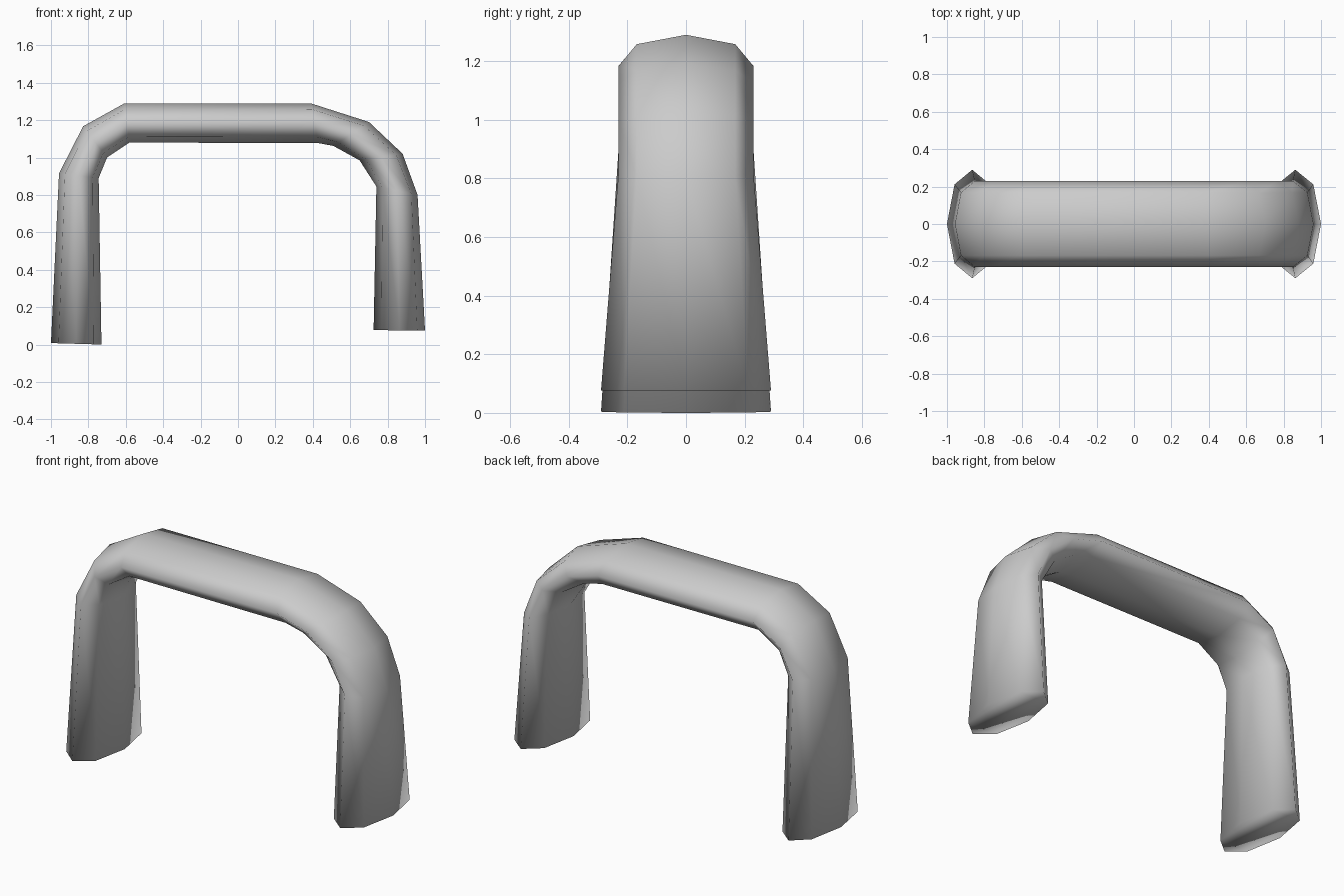
import bpy, bmesh
from mathutils import Vector

if "Cube" in bpy.data.objects:
    bpy.data.objects.remove(bpy.data.objects["Cube"])

# Each station: outer (x, z), inner (x, z), half width in y
stations = [
    ((-1.00, 0.008), (-0.73, 0.00), 0.29),
    ((-0.957, 0.915), (-0.745, 0.89), 0.23),
    ((-0.828, 1.167), (-0.70, 1.00), 0.23),
    ((-0.61, 1.288), (-0.58, 1.08), 0.23),
    ((0.388, 1.29), (0.43, 1.077), 0.23),
    ((0.70, 1.19), (0.51, 1.062), 0.23),
    ((0.88, 1.02), (0.65, 0.985), 0.23),
    ((0.96, 0.80), (0.74, 0.845), 0.23),
    ((1.00, 0.075), (0.725, 0.077), 0.29),
]
# Flattened eight-sided cross-section: (across thickness, along width)
profile = [(1, 0), (.7, .73), (0, 1), (-.7, .73),
           (-1, 0), (-.7, -.73), (0, -1), (.7, -.73)]

bm = bmesh.new()
rings = []
for outer, inner, width in stations:
    o, i = Vector(outer), Vector(inner)
    mid, half = (o + i) / 2, (o - i) / 2
    ring = []
    for t, w in profile:
        p = mid + half * t
        ring.append(bm.verts.new((p.x, w * width, p.y)))
    rings.append(ring)

# Skin between neighbouring rings, then close both feet
for a, b in zip(rings, rings[1:]):
    for k in range(8):
        n = (k + 1) % 8
        bm.faces.new((a[k], a[n], b[n], b[k]))
bm.faces.new(rings[0])
bm.faces.new(rings[-1])
bmesh.ops.recalc_face_normals(bm, faces=bm.faces[:])
for f in bm.faces:
    f.smooth = True

mesh = bpy.data.meshes.new("handle")
bm.to_mesh(mesh)
bm.free()
handle = bpy.data.objects.new("handle", mesh)
bpy.context.collection.objects.link(handle)
